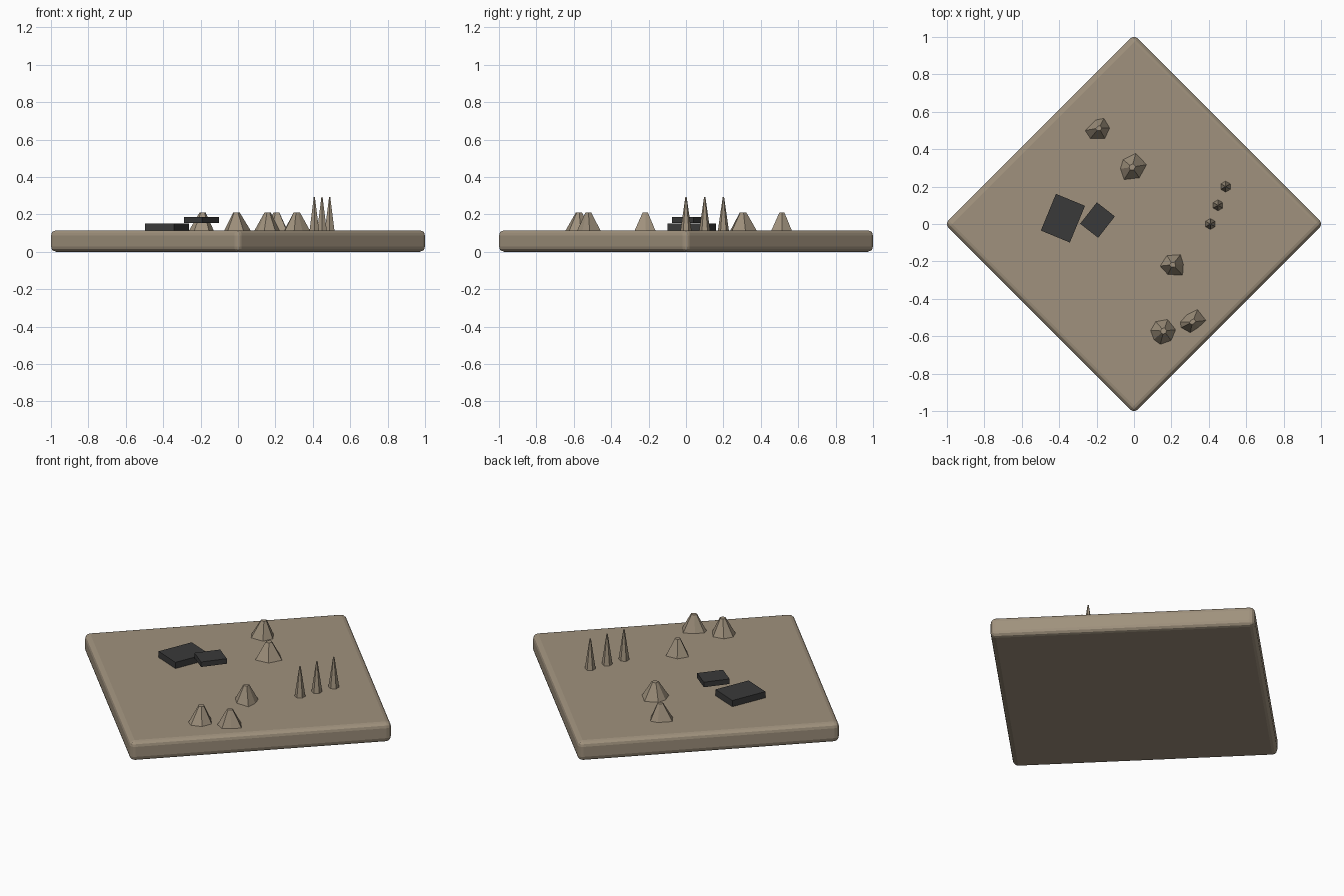
import bpy, bmesh, math
from mathutils import Vector, Matrix

if "Cube" in bpy.data.objects:
    bpy.data.objects.remove(bpy.data.objects["Cube"])


def material(name, rgb):
    m = bpy.data.materials.new(name)
    m.diffuse_color = (*rgb, 1.0)
    m.use_nodes = True
    m.node_tree.nodes["Principled BSDF"].inputs["Base Color"].default_value = m.diffuse_color
    return m


SAND = material("sandy brown", (0.35, 0.285, 0.205))
DARK = material("charcoal", (0.042, 0.042, 0.042))
TOP = 0.115  # ground level on the base


def add_object(name, bm, mat):
    bmesh.ops.recalc_face_normals(bm, faces=bm.faces)
    me = bpy.data.meshes.new(name)
    bm.to_mesh(me)
    bm.free()
    me.materials.append(mat)
    ob = bpy.data.objects.new(name, me)
    bpy.context.collection.objects.link(ob)
    return ob


def box(name, size, centre, angle, mat, bevel=0.0):
    bm = bmesh.new()
    bmesh.ops.create_cube(bm, size=1)
    bmesh.ops.scale(bm, vec=Vector(size), verts=bm.verts)
    if bevel:
        bmesh.ops.bevel(bm, geom=bm.edges[:], offset=bevel, segments=3,
                        profile=0.5, affect='EDGES')
    bmesh.ops.transform(bm, verts=bm.verts, matrix=Matrix.Translation(centre)
                        @ Matrix.Rotation(math.radians(angle), 4, 'Z'))
    return add_object(name, bm, mat)


def mound(name, outline, apex, z_top, taper):
    """Faceted cone frustum from a ground outline to a small cap."""
    bm = bmesh.new()
    low = [bm.verts.new((x, y, TOP - 0.005)) for x, y in outline]
    cx = sum(p[0] for p in outline) / len(outline)
    cy = sum(p[1] for p in outline) / len(outline)
    high = [bm.verts.new((apex[0] + (x - cx) * taper,
                          apex[1] + (y - cy) * taper, z_top)) for x, y in outline]
    n = len(outline)
    for i in range(n):
        j = (i + 1) % n
        bm.faces.new((low[i], low[j], high[j], high[i]))
    bm.faces.new(high)
    bm.faces.new(low[::-1])
    return add_object(name, bm, SAND)


# Bevelled ground slab, turned to a diamond
r = 0.028
side = (1 + r * (math.sqrt(2) - 1)) * math.sqrt(2)
box("ground_base", (side, side, TOP), (0, 0, TOP / 2), 45, SAND, r)

# Two dark stone plates
box("large_plate", (0.168, 0.212, 0.04), (-0.38, 0.031, 0.132), -22.4, DARK)
box("small_plate", (0.122, 0.145, 0.03), (-0.195, 0.021, 0.17), -38, DARK)

# Irregular rock mounds: cap centre, ground outline
rocks = [
    ((-0.188, 0.512), [(-0.264, 0.5), (-0.205, 0.558), (-0.16, 0.567),
                       (-0.128, 0.513), (-0.155, 0.455), (-0.235, 0.455)]),
    ((-0.011, 0.304), [(-0.075, 0.295), (-0.06, 0.345), (0.01, 0.38),
                       (0.07, 0.318), (0.03, 0.245), (-0.055, 0.235)]),
    ((0.208, -0.218), [(0.137, -0.225), (0.175, -0.167), (0.25, -0.162),
                       (0.266, -0.215), (0.262, -0.276), (0.18, -0.272)]),
    ((0.312, -0.524), [(0.245, -0.525), (0.28, -0.485), (0.34, -0.455),
                       (0.387, -0.515), (0.345, -0.555), (0.3, -0.583), (0.25, -0.555)]),
    ((0.157, -0.573), [(0.086, -0.57), (0.115, -0.52), (0.18, -0.508),
                       (0.225, -0.565), (0.2, -0.625), (0.14, -0.646), (0.105, -0.62)]),
]
for i, (apex, outline) in enumerate(rocks):
    mound(f"rock_{i + 1}", outline, apex, 0.21, 0.24)

# Row of three slim spikes
for i in range(3):
    cx, cy = 0.408 + 0.041 * i, 0.1 * i
    ring = [(cx + 0.03 * math.cos(a), cy + 0.03 * math.sin(a))
            for a in (math.radians(30 + 60 * k) for k in range(6))]
    mound(f"spike_{i + 1}", ring, (cx, cy), 0.293, 0.12)
